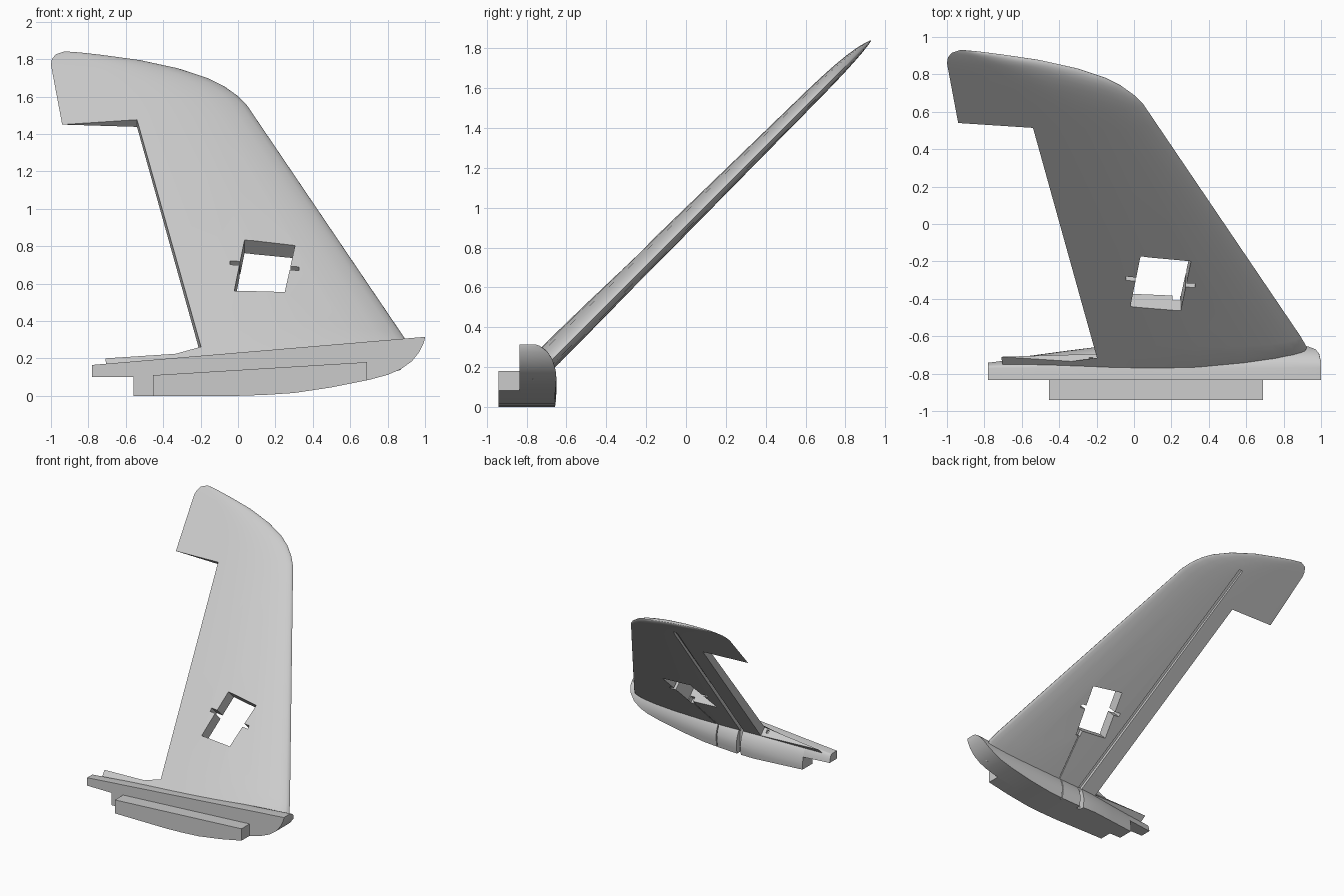
import bpy, bmesh, math

cube = bpy.data.objects.get("Cube")
if cube:
    bpy.data.objects.remove(cube, do_unlink=True)

grey = bpy.data.materials.new("light_grey")
grey.use_nodes = True
grey.diffuse_color = (0.6, 0.6, 0.6, 1)
grey.node_tree.nodes["Principled BSDF"].inputs["Base Color"].default_value = (0.6, 0.6, 0.6, 1)


def on_fin(x, s, n):
    """Map fin coordinates (chordwise, spanwise, normal) to the 45 degree plane."""
    return (x, s - 0.91 - n, s + n)


def lerp_table(table, x):
    for (x0, v0), (x1, v1) in zip(table, table[1:]):
        if x <= x1:
            return v0 + (v1 - v0) * max(0, x - x0) / (x1 - x0)
    return table[-1][1]


def loft(name, rings):
    """Skin closed rings of equal length and cap both ends."""
    bm = bmesh.new()
    loops = [[bm.verts.new(p) for p in ring] for ring in rings]
    for a, b in zip(loops, loops[1:]):
        for i in range(len(a)):
            j = (i + 1) % len(a)
            bm.faces.new((a[i], a[j], b[j], b[i]))
    bm.faces.new(loops[0])
    bm.faces.new(loops[-1])
    bmesh.ops.recalc_face_normals(bm, faces=bm.faces)
    mesh = bpy.data.meshes.new(name)
    bm.to_mesh(mesh)
    bm.free()
    mesh.materials.append(grey)
    obj = bpy.data.objects.new(name, mesh)
    bpy.context.collection.objects.link(obj)
    return obj


def fin_prism(pts, n0, n1):
    return loft("cutter", [[on_fin(x, s, n) for x, s in pts] for n in (n0, n1)])


def box(x0, x1, y0, y1, z0, z1):
    return loft("cutter", [[(x, y0, z0), (x, y1, z0), (x, y1, z1), (x, y0, z1)]
                           for x in (x0, x1)])


def select(obj):
    bpy.ops.object.select_all(action='DESELECT')
    obj.select_set(True)
    bpy.context.view_layer.objects.active = obj


def cut(obj, cutters):
    select(obj)
    for c in cutters:
        c.hide_render = True
        mod = obj.modifiers.new("cut", 'BOOLEAN')
        mod.operation = 'DIFFERENCE'
        mod.solver = 'EXACT'
        mod.object = c
        bpy.ops.object.modifier_apply(modifier=mod.name)
        bpy.data.objects.remove(c, do_unlink=True)


def smooth(obj):
    select(obj)
    bpy.ops.object.shade_smooth_by_angle(angle=math.radians(30))


# Tilted fin: airfoil sections lofted from root to rounded tip
leading = [(0.14, 0.87), (0.25, 0.925), (0.31, 0.89), (1.55, 0.05), (1.6, 0.0),
           (1.65, -0.07), (1.69, -0.15), (1.74, -0.3), (1.785, -0.5),
           (1.815, -0.7), (1.832, -0.83), (1.84, -0.91)]
trailing = [(0.14, -0.70), (0.2, -0.71), (1.45, -0.94), (1.77, -1.0),
            (1.8, -0.995), (1.825, -0.975), (1.84, -0.93)]
airfoil = [(0.004, 0.15), (0.015, 0.3), (0.04, 0.5), (0.1, 0.75),
           (0.2, 0.94), (0.35, 1), (0.48, 0.9), (0.62, 0.7)]
spans = sorted({s for s, _ in leading + trailing})
sections = []
for s in spans:
    le, te = lerp_table(leading, s), lerp_table(trailing, s)
    chord = le - te
    upper = [on_fin(le - f * chord, s, 0.0354 * t * chord) for f, t in airfoil]
    lower = [on_fin(le - f * chord, s, -0.0165 * t * chord) for f, t in airfoil]
    sections.append([on_fin(le, s, 0)] + upper + [on_fin(te, s, 0)] + lower[::-1])
fin = loft("fin", sections)

cut(fin, [
    # opening for the control surface
    fin_prism([(-0.19, 0.2), (-0.54, 1.45), (-1.3, 1.45), (-1.3, 0.2)], -0.3, 0.3),
    # servo bay with its side notches
    fin_prism([(0.035, 0.785), (0.305, 0.757), (0.25, 0.5), (-0.02, 0.515)], -0.3, 0.3),
    fin_prism([(-0.042, 0.655), (-0.042, 0.675), (0.1, 0.665), (0.1, 0.645)], -0.3, 0.3),
    fin_prism([(0.1, 0.635), (0.1, 0.655), (0.325, 0.64), (0.325, 0.62)], -0.3, 0.3),
    # cable exit and cable slit on the back
    fin_prism([(0.205, 0.47), (0.245, 0.47), (0.245, 0.55), (0.205, 0.55)], -0.3, 0.0),
    fin_prism([(0.176, 0.05), (0.184, 0.05), (0.222, 0.5), (0.214, 0.5)], -0.3, -0.008),
    # spar groove on the back
    fin_prism([(0.0, 0.05), (0.035, 0.05), (-0.425, 1.67), (-0.46, 1.67)], -0.3, -0.002),
    # hinge pin hole in the root rib
    fin_prism([(-0.24, 0.17), (-0.22, 0.17), (-0.22, 0.25), (-0.24, 0.25)], 0.005, 0.025),
])
smooth(fin)

# Root fairing: flat front, rounded back, upswept nose
bottom = [(-0.56, 0), (0, 0), (0.15, 0.005), (0.3, 0.015), (0.5, 0.045), (0.7, 0.085),
          (0.8, 0.112), (0.87, 0.142), (0.93, 0.185), (0.97, 0.235), (0.99, 0.275), (1.0, 0.308)]


def fairing_ring(x, zb):
    zt = 0.165 + 0.15 * (x + 0.78) / 1.78
    width = 0.12 * lerp_table([(-0.78, 0.3), (-0.15, 1), (1, 1)], x)
    ring = [(x, -0.835, zb), (x, -0.835, zt)]
    for k in range(11):
        d = (zt - zb) * (k / 10) ** 1.7
        y = -0.77 + width * math.sqrt(1 - (1 - min(d / 0.17, 1)) ** 2)
        ring.append((x, y - 0.15 * max(0, d - 0.17), zt - d))
    return ring


stations = [(-0.78, 0.1), (-0.56, 0.1), (-0.56, 0), (-0.35, 0), (-0.15, 0)] + bottom[1:]
fairing = loft("root_fairing", [fairing_ring(x, z) for x, z in stations])
cut(fairing, [
    box(-0.035, 0.0, -0.70, -0.5, -0.1, 0.4),
    box(0.176, 0.184, -0.68, -0.5, -0.1, 0.4),
])
smooth(fairing)

# Mounting rail on the flat front, following the fairing's underside
rail_rings = []
for x in (-0.455, 0, 0.15, 0.3, 0.5, 0.69):
    z0 = lerp_table(bottom, x)
    z1 = 0.11 + 0.07 * (x + 0.455) / 1.145
    rail_rings.append([(x, -0.94, z0), (x, -0.83, z0), (x, -0.83, z1), (x, -0.94, z1)])
smooth(loft("mounting_rail", rail_rings))
